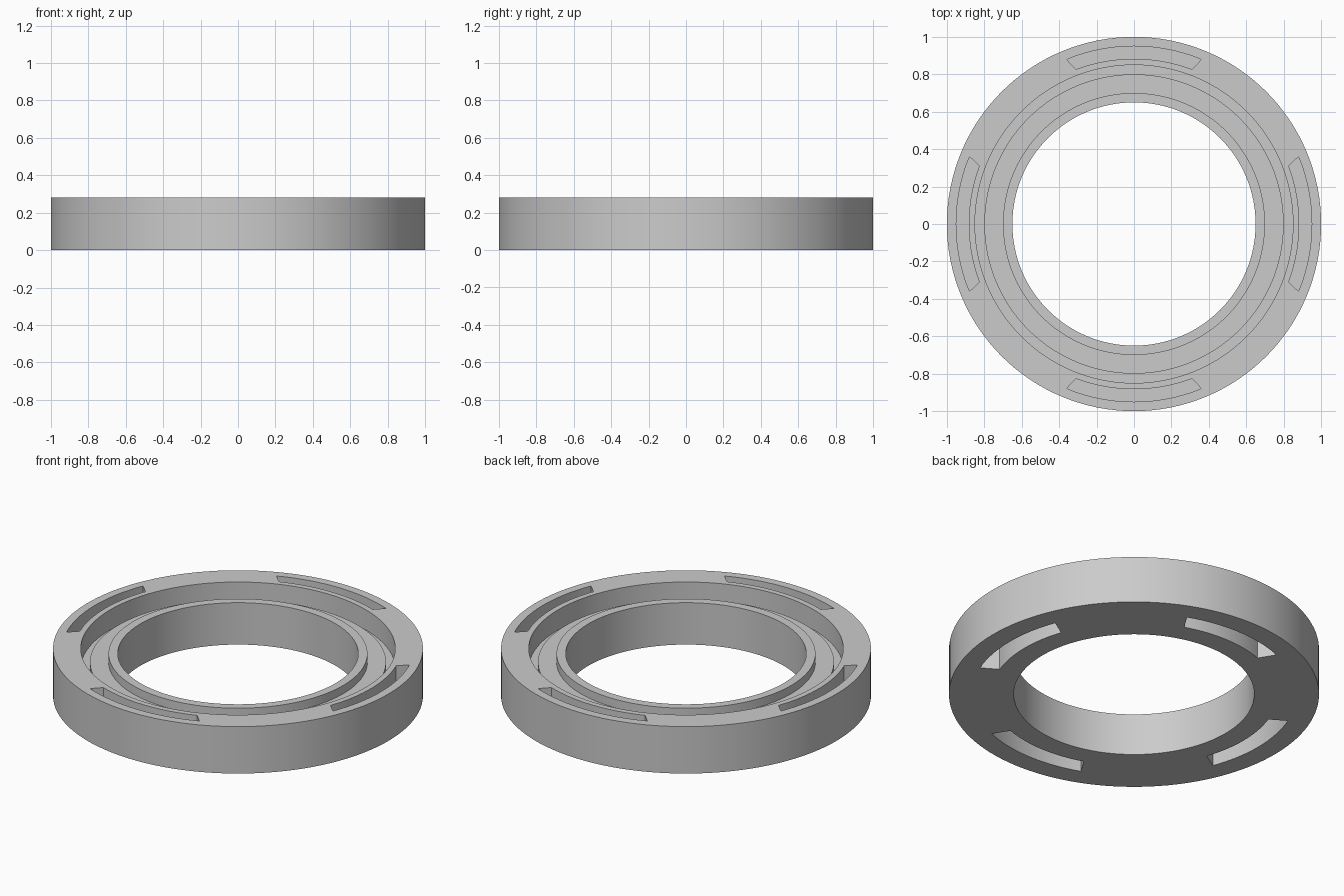
import bpy, bmesh, math

old = bpy.data.objects.get("Cube")
if old:
    bpy.data.objects.remove(old, do_unlink=True)

SEG = 128
HEIGHT = 0.28

grey = bpy.data.materials.new("plain_grey")
grey.use_nodes = True
colour = (0.6, 0.6, 0.6, 1)
grey.diffuse_color = colour
grey.node_tree.nodes["Principled BSDF"].inputs["Base Color"].default_value = colour


def finish(name, bm):
    bmesh.ops.recalc_face_normals(bm, faces=bm.faces)
    mesh = bpy.data.meshes.new(name)
    bm.to_mesh(mesh)
    bm.free()
    mesh.materials.append(grey)
    obj = bpy.data.objects.new(name, mesh)
    bpy.context.collection.objects.link(obj)
    return obj


def lathe(name, profile):
    """Closed (radius, height) profile turned around z."""
    bm = bmesh.new()
    rings = [[bm.verts.new((r * math.cos(a), r * math.sin(a), z)) for r, z in profile]
             for a in (math.tau * i / SEG for i in range(SEG))]
    n = len(profile)
    for i in range(SEG):
        a, b = rings[i], rings[(i + 1) % SEG]
        for j in range(n):
            k = (j + 1) % n
            bm.faces.new((a[j], b[j], b[k], a[k]))
    return finish(name, bm)


def curved_slots(name, r_in, r_out, half_in, half_out, z0, z1, steps=16):
    """Four arc-shaped cutters with flared ends, one on each axis."""
    bm = bmesh.new()
    for quarter in range(4):
        mid = quarter * math.pi / 2
        outline = []
        for r, half, sign in ((r_in, half_in, 1), (r_out, half_out, -1)):
            for i in range(steps + 1):
                a = mid + sign * math.radians(half) * (2 * i / steps - 1)
                outline.append((r * math.cos(a), r * math.sin(a)))
        face = bm.faces.new([bm.verts.new((x, y, z0)) for x, y in outline])
        top = bmesh.ops.extrude_face_region(bm, geom=[face])["geom"]
        bmesh.ops.translate(bm, vec=(0, 0, z1 - z0),
                            verts=[v for v in top if isinstance(v, bmesh.types.BMVert)])
    obj = finish(name, bm)
    obj.hide_render = True
    obj.hide_viewport = True
    return obj


# Ring body: low inner lip, step, narrow groove and tall outer wall
ring = lathe("ring_body", [
    (0.65, 0), (1.0, 0), (1.0, HEIGHT), (0.85, HEIGHT),
    (0.85, 0.16), (0.80, 0.16), (0.80, 0.20), (0.70, 0.20),
    (0.70, 0.25), (0.65, 0.25)])

# Curved pockets in the upper rim and the underside
cutters = [
    curved_slots("upper_slot_cutter", 0.883, 0.95, 20.5, 22.3, 0.17, HEIGHT + 0.1),
    curved_slots("lower_slot_cutter", 0.775, 0.88, 19.5, 21.0, -0.1, 0.14),
]
for cutter in cutters:
    cut = ring.modifiers.new(cutter.name, 'BOOLEAN')
    cut.operation = 'DIFFERENCE'
    cut.solver = 'EXACT'
    cut.object = cutter

# Apply the cuts, then smooth the round walls
bpy.context.view_layer.objects.active = ring
ring.select_set(True)
for cutter in cutters:
    bpy.ops.object.modifier_apply(modifier=cutter.name)
    bpy.data.objects.remove(cutter, do_unlink=True)
bpy.ops.object.shade_smooth_by_angle(angle=math.radians(30))
